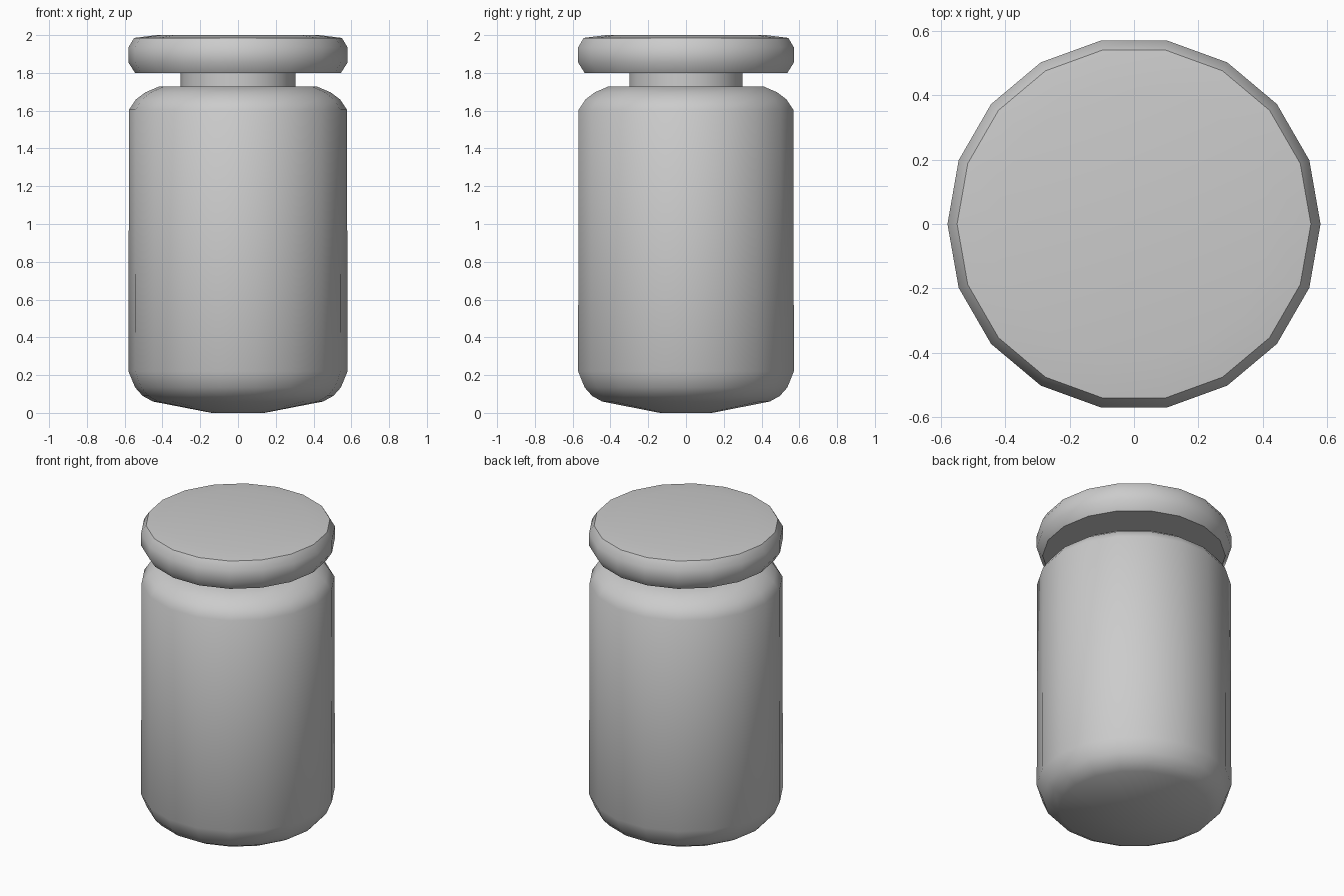
import bpy, bmesh
from math import cos, sin, radians, pi

if "Cube" in bpy.data.objects:
    bpy.data.objects.remove(bpy.data.objects["Cube"])

SIDES = 18


def lathe(name, profile):
    """Closed turned part from (radius, height) points, bottom to top."""
    bm = bmesh.new()
    rings = [[bm.verts.new((r * cos(2 * pi * i / SIDES), r * sin(2 * pi * i / SIDES), z))
              for i in range(SIDES)] for r, z in profile]
    for low, high in zip(rings, rings[1:]):
        for i in range(SIDES):
            j = (i + 1) % SIDES
            bm.faces.new((low[i], low[j], high[j], high[i]))
    bm.faces.new(rings[0][::-1])
    bm.faces.new(rings[-1])
    mesh = bpy.data.meshes.new(name)
    bm.to_mesh(mesh)
    bm.free()
    obj = bpy.data.objects.new(name, mesh)
    bpy.context.collection.objects.link(obj)
    bpy.ops.object.select_all(action='DESELECT')
    obj.select_set(True)
    bpy.context.view_layer.objects.active = obj
    bpy.ops.object.shade_smooth_by_angle(angle=radians(40))
    return obj


# Jar body with rounded shoulder and slightly domed base
lathe("jar_body", [(0.14, 0.0), (0.45, 0.06), (0.505, 0.09), (0.545, 0.135), (0.58, 0.22),
                   (0.577, 1.605), (0.54, 1.66), (0.49, 1.697), (0.42, 1.727)])

# Narrow neck between body and lid
lathe("jar_neck", [(0.305, 1.70), (0.305, 1.81)])

# Flat disc lid with softened rim
lathe("jar_lid", [(0.545, 1.80), (0.58, 1.855), (0.58, 1.935), (0.55, 1.985), (0.43, 2.0)])
